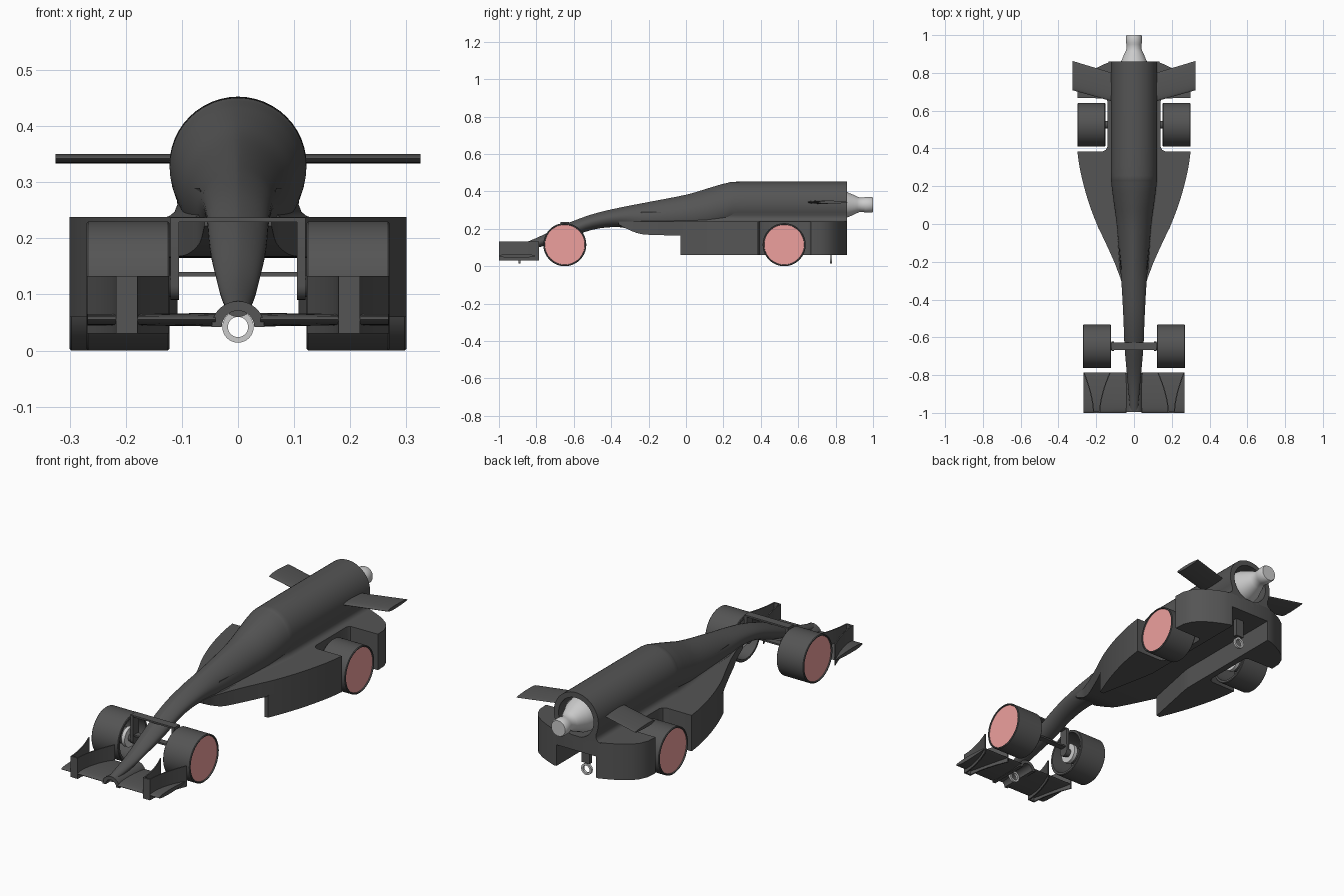
import bpy, bmesh, math
from mathutils import Vector

if "Cube" in bpy.data.objects:
    bpy.data.objects.remove(bpy.data.objects["Cube"])


def material(name, c):
    m = bpy.data.materials.new(name)
    m.diffuse_color = (*c, 1)
    m.use_nodes = True
    m.node_tree.nodes["Principled BSDF"].inputs["Base Color"].default_value = m.diffuse_color
    return m


DARK = material("dark_grey", (0.09, 0.09, 0.09))
LIGHT = material("light_grey", (0.6, 0.6, 0.6))
PINK = material("pink", (0.85, 0.35, 0.34))


def finish(name, bm, mat=DARK):
    bmesh.ops.recalc_face_normals(bm, faces=bm.faces)
    me = bpy.data.meshes.new(name)
    bm.to_mesh(me)
    bm.free()
    ob = bpy.data.objects.new(name, me)
    bpy.context.collection.objects.link(ob)
    me.materials.append(mat)
    return ob


def loft(name, rings, mat=DARK, caps=True):
    bm = bmesh.new()
    vs = [[bm.verts.new(p) for p in r] for r in rings]
    n = len(rings[0])
    for a, b in zip(vs, vs[1:]):
        for i in range(n):
            j = (i + 1) % n
            bm.faces.new((a[i], a[j], b[j], b[i]))
    if caps:
        bm.faces.new(vs[0])
        bm.faces.new(vs[-1])
    return finish(name, bm, mat)


def box_loft(name, rows, s=1):
    # rows of (y, x0, x1, z0, z1)
    return loft(name, [[(s * a, y, c), (s * b, y, c), (s * b, y, d), (s * a, y, d)]
                       for y, a, b, c, d in rows])


def box(name, x0, x1, y0, y1, z0, z1):
    return box_loft(name, [(y0, x0, x1, z0, z1), (y1, x0, x1, z0, z1)])


def lathe(name, prof, centre, axis, mat=DARK, n=48):
    # profile of (radius, position along axis)
    rings = []
    for r, t in prof:
        ring = []
        for i in range(n):
            a = 2 * math.pi * i / n
            c, s = max(r, 1e-4) * math.cos(a), max(r, 1e-4) * math.sin(a)
            p = Vector((t, c, s)) if axis == 'X' else Vector((c, t, s))
            ring.append(p + Vector(centre))
        rings.append(ring)
    return loft(name, rings, mat)


def smooth_rows(rows, k=4):
    out = []
    for i in range(len(rows) - 1):
        p0, p1, p2, p3 = (rows[max(0, min(len(rows) - 1, i + d))] for d in (-1, 0, 1, 2))
        for j in range(k):
            t = j / k
            out.append(tuple(0.5 * (2 * b + (c - a) * t + (2 * a - 5 * b + 4 * c - d) * t * t
                                    + (3 * b - a - 3 * c + d) * t ** 3)
                             for a, b, c, d in zip(p0, p1, p2, p3)))
    return out + [rows[-1]]


# Main body: nose rising into the cartridge tube (y, half width, top, bottom, ridge power)
body_rows = smooth_rows([
    (-0.99, .02, .088, .06, 1.1), (-0.88, .03, .12, .075, 1.3), (-0.79, .038, .155, .10, 1.5),
    (-0.65, .05, .222, .14, 1.5), (-0.5, .056, .278, .195, 1.4), (-0.35, .064, .314, .208, 1.4),
    (-0.2, .075, .343, .172, 1.3), (0, .092, .382, .165, 1.2), (.12, .108, .417, .175, 1.1),
    (.22, .12, .445, .195, 1), (.31, .122, .452, .208, 1), (.86, .122, .452, .208, 1)])


def body_ring(y, w, zt, zb, p, n=48):
    ring = []
    for i in range(n):
        a = 2 * math.pi * i / n
        c, s = math.cos(a), math.sin(a)
        x = w * math.copysign(abs(c) ** (p if s > 0 else 1), c)
        ring.append((x, y, (zt + zb) / 2 + (zt - zb) / 2 * s))
    return ring


bore = [(.86, .096, .426, .234, 1), (.62, .096, .426, .234, 1)]
loft("main_body", [body_ring(*r) for r in body_rows + bore])

# Concave fairing between tube and side pods
half = [(.116, .29), (.109, .272), (.108, .26), (.113, .247), (.122, .24), (.134, .236)]
prof = half + [(-x, z) for x, z in reversed(half)]
# the fairing's top is kept under the bore
loft("body_fairing_right", [[(x * r[1] / .122, r[0], z) for x, z in half + [(.07, .236), (.098, .27)]]
                            for r in body_rows if r[0] > -0.25])
loft("body_fairing_left", [[(-x * r[1] / .122, r[0], z) for x, z in half + [(.07, .236), (.098, .27)]]
                           for r in body_rows if r[0] > -0.25])

# Side pod deck with wheel notches (y, half width, underside)
outline = [(-.36, .06, .222), (-.3, .068, .192), (-.25, .086, .174), (-.2, .105, .168), (-.1, .15, .165),
           (0, .197, .165), (.1, .235, .165), (.2, .265, .165), (.3, .288, .165), (.385, .30, .165)]
notch = [(.385, .165, .165), (.392, .149, .165), (.41, .14, .165), (.65, .14, .165), (.665, .15, .165)]
tail = [(.667, .30, .165), (.72, .297, .165), (.76, .28, .165), (.79, .255, .165), (.82, .212, .165),
        (.843, .165, .165), (.86, .122, .165)]
deck = smooth_rows(outline, 3) + notch + tail
box_loft("side_pod_deck", [(y, -w, w, z, .238) for y, w, z in deck])

# Side pod skirts either side of the open floor tunnel
for s, side in ((1, "right"), (-1, "left")):
    rows = [(-.03, .166, .185, .06, .17)]
    for y, w, z in deck:
        if y > 0 or w == .197:
            inner = max(.108, .166 - .2 * (y + .03))
            rows.append((y, inner, w, .06, .17))
    box_loft("side_pod_skirt_" + side, rows, s)

# Gas cartridge
lathe("gas_cartridge", [(0, -.24), (.085, -.24), (.085, -.06), (.078, -.02), (.066, .005), (.056, .03),
                        (.044, .055), (.039, .068), (.039, .09), (.042, .1), (.042, .133), (.038, .14),
                        (0, .14)], (0, .86, .328), 'Y', LIGHT)

# Wheels, discs and bearings
wheel_prof = [(0, .05), (.106, .064), (.108, .074), (.112, .074), (.115, .071), (.115, -.071),
              (.112, -.074), (.102, -.074), (.098, .04), (.04, .04), (.04, -.045), (.0, -.045)]
for end, y, xc in (("front", -.648, .196), ("rear", .525, .226)):
    for s, side in ((1, "right"), (-1, "left")):
        tag = end + "_" + side
        c = (s * xc, y, .115)
        lathe("wheel_" + tag, [(r, s * t) for r, t in wheel_prof], c, 'X', n=64)
        lathe("wheel_disc_" + tag, [(0, s * .06), (.1065, s * .06), (.1065, s * .069), (0, s * .069)],
              c, 'X', PINK, 64)
        lathe("bearing_" + tag, [(.03, -s * .044), (.048, -s * .044), (.048, -s * .062), (.03, -s * .062)],
              c, 'X', LIGHT)
        lathe("axle_" + tag, [(.02, -s * .118 if end == "rear" else -s * .09), (.02, 0)], c, 'X')

# Front suspension: hub carriers, cross bar and axle bar
for s, side in ((1, "right"), (-1, "left")):
    pts = [(-.626, .235), (-.67, .235)] + [
        (-.648 - .025 * math.cos(a), .115 - .025 * math.sin(a))
        for a in [math.pi * i / 10 for i in range(11)]]
    loft("hub_carrier_" + side, [[(s * x, y, z) for y, z in pts] for x in (.105, .12)])
box("suspension_top_bar", -.12, .12, -.668, -.628, .229, .237)
box("suspension_lower_bar", -.107, .107, -.664, -.632, .132, .140)


# Wings with lens sections, lofted along x: (x, leading y, trailing y, z, half thickness)
def wing(name, stations, s):
    rings = []
    for x, y0, y1, z, h in stations:
        ring = []
        for i in range(24):
            a = 2 * math.pi * i / 24
            u = (1 - math.cos(a)) / 2
            ring.append((s * x, y0 + (y1 - y0) * u, z + h * math.sin(a) * (1.15 - .5 * u)))
        rings.append(ring)
    loft(name, rings)


for s, side in ((1, "right"), (-1, "left")):
    wing("rear_wing_" + side, [(.1, .645, .795, .342, .009), (.325, .708, .863, .342, .009)], s)
    wing("front_wing_" + side, [(.04, -1, -.785, .055, .013), (.17, -1, -.785, .055, .011),
                                (.268, -1, -.785, .055, .011)], s)
    # Curved upright vanes that spread towards the wheel
    for tag, x0, x1 in (("inner", .182, .126), ("outer", .214, .266)):
        rows = []
        for i in range(9):
            t = i / 8
            x = x0 + (x1 - x0) * t ** 1.7
            rows.append((-1 + .215 * t, x - .003, x + .003, .03, .133))
        box_loft("wing_vane_%s_%s" % (tag, side), rows, s)
    x = sorted((s * .18, s * .216))
    box("wing_vane_front_" + side, x[0], x[1], -1, -.992, .03, .133)

# Arched tunnel under the nose
angles = [math.pi * i / 16 for i in range(17)]
arch = [(.047 * math.cos(a), .042 + .046 * math.sin(a)) for a in angles]
arch += [(.029 * math.cos(a), .042 + .029 * math.sin(a)) for a in reversed(angles)]
loft("nose_arch", [[(x, y, z) for x, z in arch] for y in (-.995, -.79)])

# Tether line eyelets
for end, y, top in (("front", -.89, .085), ("rear", .775, .1)):
    ring = [(.018, -.006), (.028, -.006), (.028, .006), (.018, .006), (.018, -.006)]
    bm_ob = lathe("eyelet_" + end, ring, (0, y, .042), 'Y', LIGHT, 32)
    bm = bmesh.new()
    bm.from_mesh(bm_ob.data)
    bmesh.ops.delete(bm, geom=[f for f in bm.faces if len(f.verts) > 4], context='FACES_ONLY')
    bmesh.ops.remove_doubles(bm, verts=bm.verts, dist=1e-5)
    bm.to_mesh(bm_ob.data)
    bm.free()
    box("eyelet_stem_" + end, -.005, .005, y - .005, y + .005, .068, top)
box("eyelet_bracket_rear", -.022, .022, .765, .785, .075, .215)

# Smooth shading with sharp edges kept
bpy.ops.object.select_all(action='DESELECT')
for ob in bpy.context.scene.objects:
    ob.select_set(True)
    bpy.context.view_layer.objects.active = ob
bpy.ops.object.shade_smooth_by_angle(angle=math.radians(35))
